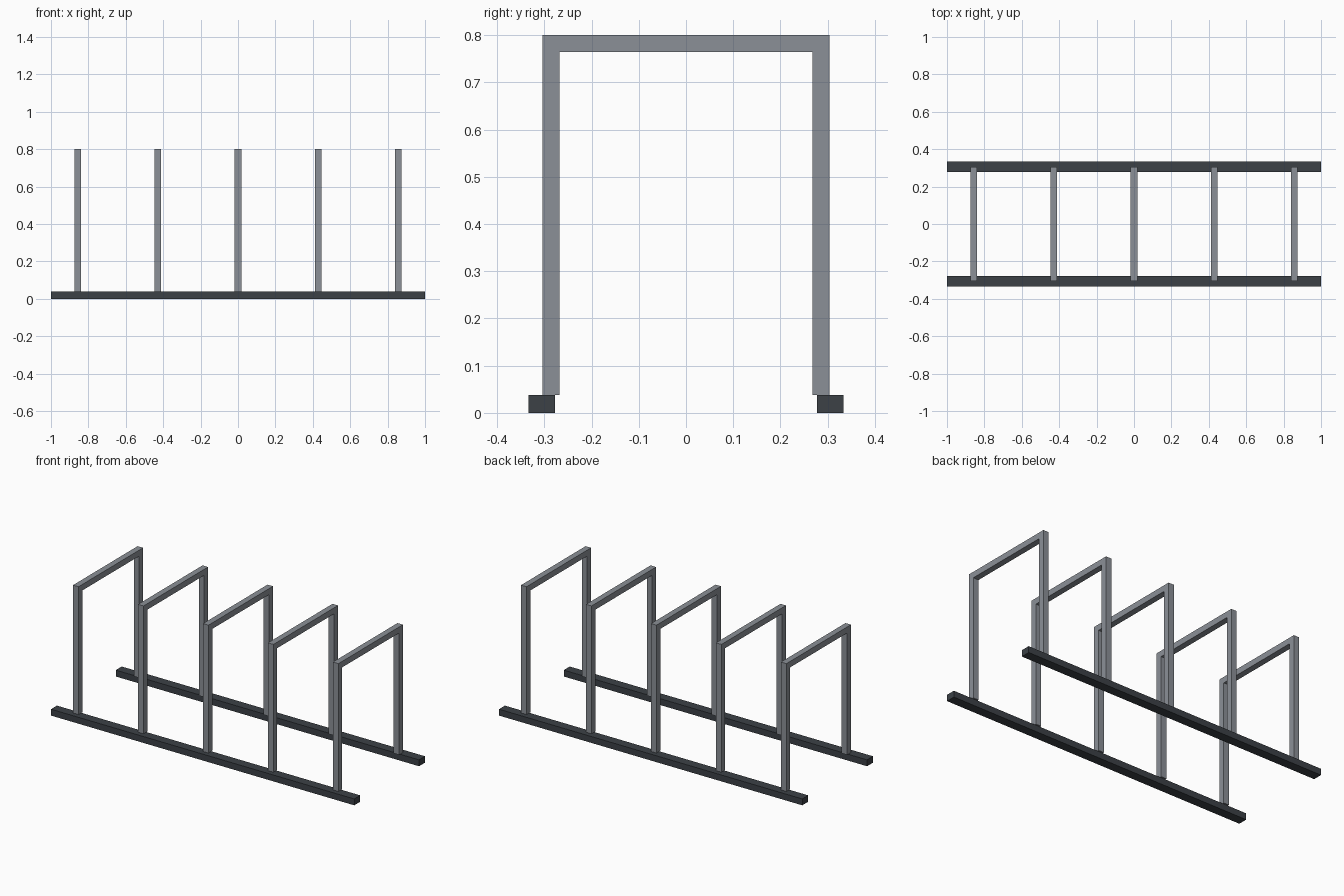
import bpy, bmesh

if "Cube" in bpy.data.objects:
    bpy.data.objects.remove(bpy.data.objects["Cube"])


def material(name, rgb):
    m = bpy.data.materials.new(name)
    m.diffuse_color = (*rgb, 1)
    m.use_nodes = True
    m.node_tree.nodes["Principled BSDF"].inputs["Base Color"].default_value = m.diffuse_color
    return m


steel = material("grey_steel", (0.26, 0.28, 0.31))
dark = material("dark_steel", (0.045, 0.053, 0.062))


def extrude_x(name, profile, x0, x1, mat):
    """Prism of a (y, z) profile running from x0 to x1."""
    bm = bmesh.new()
    face = bm.faces.new([bm.verts.new((x0, y, z)) for y, z in profile])
    ext = bmesh.ops.extrude_face_region(bm, geom=[face])
    verts = [v for v in ext["geom"] if isinstance(v, bmesh.types.BMVert)]
    bmesh.ops.translate(bm, verts=verts, vec=(x1 - x0, 0, 0))
    bmesh.ops.recalc_face_normals(bm, faces=bm.faces)
    mesh = bpy.data.meshes.new(name)
    bm.to_mesh(mesh)
    bm.free()
    mesh.materials.append(mat)
    obj = bpy.data.objects.new(name, mesh)
    bpy.context.collection.objects.link(obj)


RAIL_H = 0.038

# Ground rails
for side, s in (("front", -1), ("back", 1)):
    a, b = s * 0.277, s * 0.333
    extrude_x(side + "_rail", [(a, 0), (b, 0), (b, RAIL_H), (a, RAIL_H)], -1, 1, dark)

# Square-tube hoops standing on the rails
OUT, INN, TOP, UNDER = 0.304, 0.268, 0.8, 0.764
hoop = [(-OUT, RAIL_H), (-OUT, TOP), (OUT, TOP), (OUT, RAIL_H),
        (INN, RAIL_H), (INN, UNDER), (-INN, UNDER), (-INN, RAIL_H)]
for i in range(5):
    x = (i - 2) * 0.4285
    extrude_x(f"hoop_{i + 1}", hoop, x - 0.018, x + 0.018, steel)
